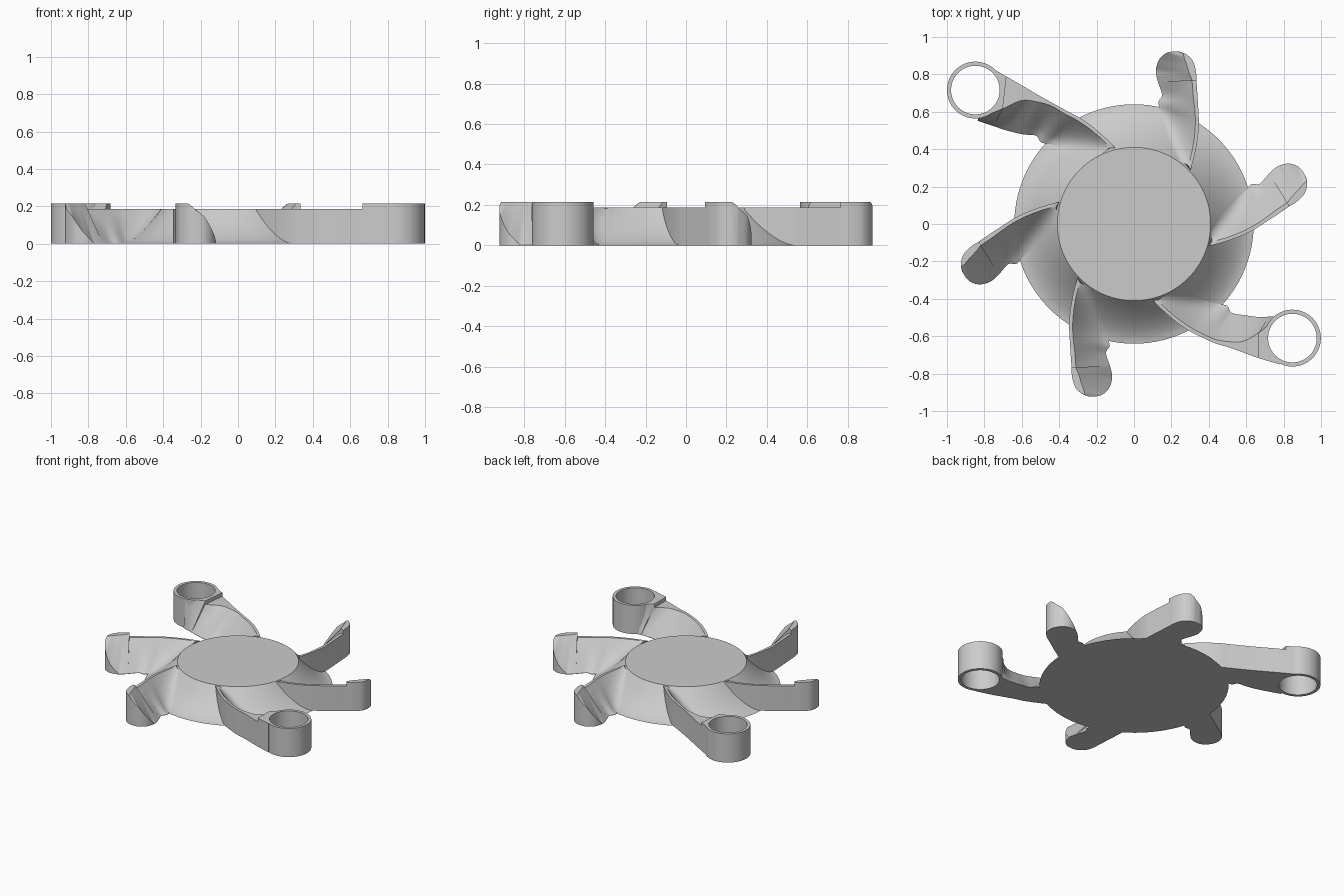
import bpy, bmesh, math
from mathutils import Vector, Matrix

cube = bpy.data.objects.get("Cube")
if cube:
    bpy.data.objects.remove(cube, do_unlink=True)

TOP, RAISED, R_IN, R_OUT = 0.187, 0.214, 0.41, 0.64
RAMP_STEPS, SUBDIV = 8, 5

grey = bpy.data.materials.new("plain grey")
grey.use_nodes = True
grey.diffuse_color = (0.6, 0.6, 0.6, 1)
grey.node_tree.nodes["Principled BSDF"].inputs["Base Color"].default_value = (0.6, 0.6, 0.6, 1)


def finish(bm, name):
    bmesh.ops.remove_doubles(bm, verts=bm.verts, dist=0.0004)
    bmesh.ops.recalc_face_normals(bm, faces=bm.faces)
    mesh = bpy.data.meshes.new(name)
    bm.to_mesh(mesh)
    bm.free()
    obj = bpy.data.objects.new(name, mesh)
    bpy.context.collection.objects.link(obj)
    mesh.materials.append(grey)
    return obj


def smooth(obj):
    bpy.ops.object.select_all(action="DESELECT")
    obj.select_set(True)
    bpy.context.view_layer.objects.active = obj
    bpy.ops.object.shade_smooth_by_angle(angle=math.radians(30))


def revolve(name, profile, center=(0, 0), segments=64):
    """Closed (radius, height) profile turned around a vertical axis."""
    bm = bmesh.new()
    rings = []
    for i in range(segments):
        a = math.tau * i / segments
        rings.append([bm.verts.new((center[0] + r * math.cos(a), center[1] + r * math.sin(a), z))
                      for r, z in profile])
    n = len(profile)
    for i in range(segments):
        a, b = rings[i], rings[(i + 1) % segments]
        for j in range(n):
            bm.faces.new((a[j], b[j], b[(j + 1) % n], a[(j + 1) % n]))
    return finish(bm, name)


def hub_height(r):
    u = min(max((r - R_IN) / (R_OUT - R_IN), 0), 1)
    return TOP * (1 - u) ** 1.6


def catmull(a, b, c, d, t):
    return 0.5 * (2 * b + (c - a) * t + (2 * a - 5 * b + 4 * c - d) * t * t
                  + (3 * b - a - 3 * c + d) * t ** 3)


def blade(name, stations, step_at, degrees):
    """Loft of wall edge, rim edge and foot edge; the ramp runs from rim to foot."""
    pts = [[Vector(p) for p in s[:3]] + [s[3]] for s in stations]
    last = len(pts) - 1
    sections = []
    for i in range(last * SUBDIV + 1):
        k = min(i // SUBDIV, last - 1)
        t = i / SUBDIV - k
        ids = [max(k - 1, 0), k, k + 1, min(k + 2, last)]
        edges = [catmull(*(pts[q][e] for q in ids), t) for e in range(3)]
        low = pts[k][3] * (1 - t) + pts[k + 1][3] * t
        power = 1 + max(0, 1 - i / (SUBDIV * 6))
        if i <= step_at * SUBDIV:
            sections.append((edges, low, power, TOP))
        if i >= step_at * SUBDIV:
            sections.append((edges, low, power, RAISED))
    bm = bmesh.new()
    rings = []
    for (outer, inner, foot), low, power, top in sections:
        low = max(low, hub_height(foot.length), 0.002)
        ring = [(*outer, 0), (*outer, top)]
        for j in range(RAMP_STEPS + 1):
            f = j / RAMP_STEPS
            ring.append((*inner.lerp(foot, f), low + (top - low) * (1 - f) ** power))
        ring.append((*foot, 0))
        rings.append([bm.verts.new(p) for p in ring])
    n = len(rings[0])
    for a, b in zip(rings, rings[1:]):
        for j in range(n):
            bm.faces.new((a[j], a[(j + 1) % n], b[(j + 1) % n], b[j]))
    bm.faces.new(rings[0])
    bm.faces.new(rings[-1])
    bmesh.ops.rotate(bm, verts=bm.verts, matrix=Matrix.Rotation(math.radians(degrees), 3, "Z"))
    return finish(bm, name)


# Hub with a flared skirt
skirt = [(R_IN + (R_OUT - R_IN) * i / 10, hub_height(R_IN + (R_OUT - R_IN) * i / 10))
         for i in range(10, -1, -1)]
smooth(revolve("hub", [(0, 0)] + skirt + [(0, TOP)], segments=96))

# Blade stations: wall edge, rim edge, foot edge, foot height
root = [
    ((.302, .289), (.288, .315), (.245, .335), 0),
    ((.322, .36), (.306, .37), (.20, .42), 0),
    ((.34, .455), (.322, .46), (.168, .52), 0),
    ((.347, .53), (.328, .54), (.145, .60), 0),
    ((.345, .59), (.325, .61), (.13, .65), 0),
]
short_end = [
    ((.34, .68), (.316, .69), (.15, .69), 0),
    ((.334, .765), (.31, .765), (.128, .76), 0),
    ((.332, .81), (.297, .80), (.117, .82), 0),
    ((.318, .865), (.282, .85), (.135, .88), .065),
    ((.295, .895), (.268, .89), (.18, .917), .145),
    ((.268, .914), (.264, .914), (.24, .923), .195),
]
long_left_end = [
    ((.342, .70), (.326, .70), (.147, .69), 0),
    ((.341, .79), (.308, .77), (.12, .75), 0),
    ((.342, .88), (.272, .85), (.095, .83), 0),
    ((.342, .985), (.183, .916), (.078, .91), 0),
    ((.342, 1.05), (.075, 1.0), (.06, 1.0), 0),
]
long_right_end = [
    ((.336, .69), (.316, .69), (.15, .69), 0),
    ((.317, .772), (.288, .76), (.125, .76), 0),
    ((.303, .85), (.25, .82), (.098, .825), 0),
    ((.288, .935), (.17, .868), (.07, .87), 0),
    ((.26, 1.05), (.07, .905), (.04, .915), 0),
]

for name, turn in (("back_blade", 0), ("left_blade", -60),
                   ("right_blade", 120), ("front_blade", 180)):
    smooth(blade(name, root + short_end, 6, turn))

# Long blades ending in screw rings
for side, end, turn, center in (("right_back", long_left_end, 60, (-.848, .716)),
                                ("left_front", long_right_end, 240, (.847, -.61))):
    arm = blade(side + "_arm", root + end, 8, turn)
    cutter = revolve("bore_cutter", [(0, -.1), (.14, -.1), (.14, .4), (0, .4)], center)
    cutter.hide_render = True
    cut = arm.modifiers.new("bore", "BOOLEAN")
    cut.operation, cut.solver, cut.object = "DIFFERENCE", "EXACT", cutter
    bpy.context.view_layer.objects.active = arm
    bpy.ops.object.modifier_apply(modifier=cut.name)
    bpy.data.objects.remove(cutter, do_unlink=True)
    smooth(arm)
    smooth(revolve(side + "_ring", [(.13, 0), (.152, 0), (.152, RAISED), (.13, RAISED)], center))
